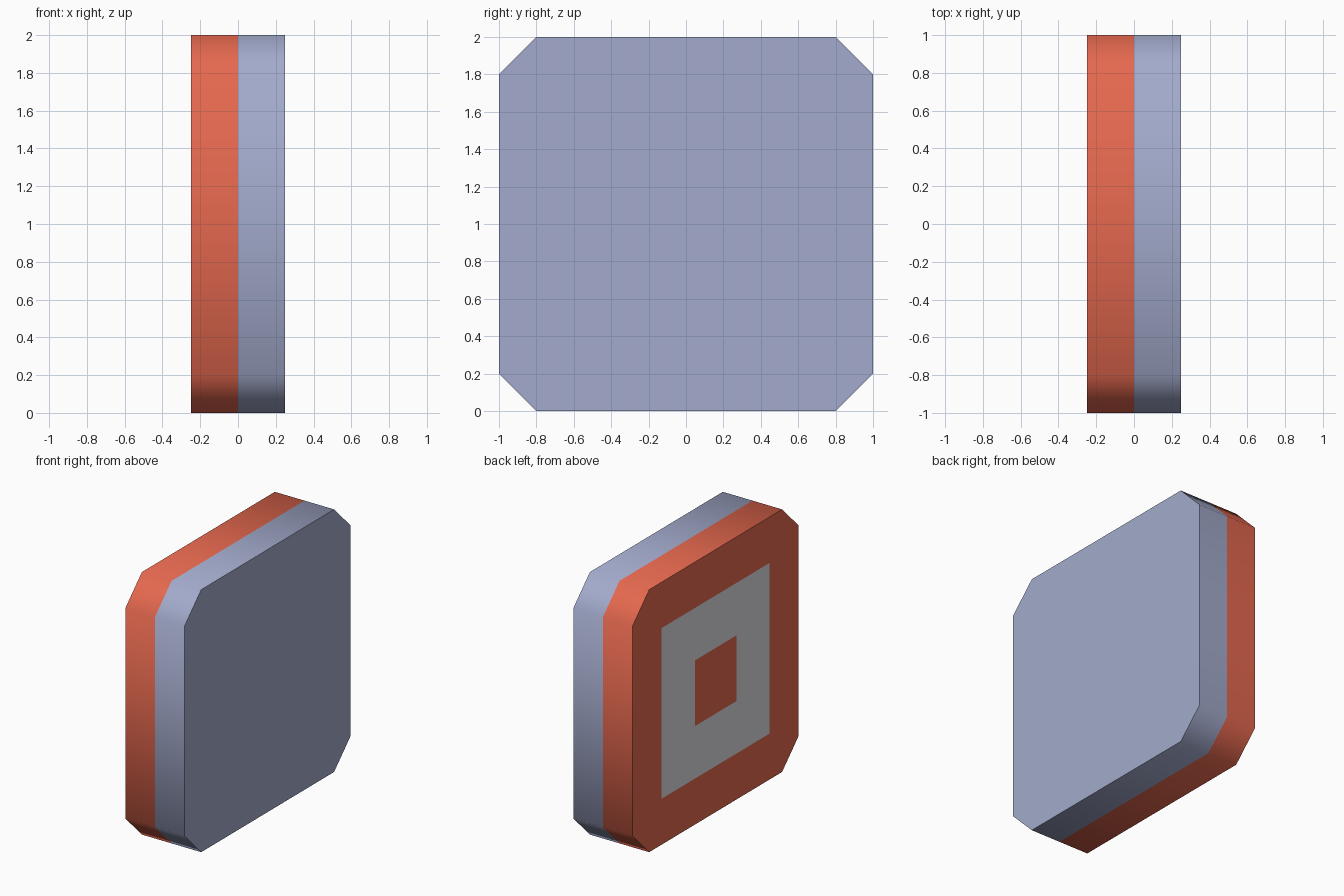
import bpy, bmesh, math
from mathutils import Vector

if "Cube" in bpy.data.objects:
    bpy.data.objects.remove(bpy.data.objects["Cube"])

HALF, CHAMFER, THICK = 1.0, 0.2, 0.25


def material(name, rgb):
    m = bpy.data.materials.new(name)
    m.diffuse_color = (*rgb, 1)
    m.use_nodes = True
    m.node_tree.nodes["Principled BSDF"].inputs["Base Color"].default_value = m.diffuse_color
    return m


red = material("warm red", (0.787, 0.140, 0.078))
blue = material("slate blue", (0.367, 0.407, 0.604))
white = material("pale grey", (0.730, 0.730, 0.787))


def octagon(bm, x):
    """Square outline with cut corners, in the plane at x."""
    c = HALF - CHAMFER
    pts = [(c, -HALF), (HALF, -c), (HALF, c), (c, HALF),
           (-c, HALF), (-HALF, c), (-HALF, -c), (-c, -HALF)]
    return [bm.verts.new((x, y, z + HALF)) for y, z in pts]


def finish(name, bm, mats, smooth):
    me = bpy.data.meshes.new(name)
    for f in bm.faces:
        f.smooth = smooth
    bm.to_mesh(me)
    bm.free()
    for m in mats:
        me.materials.append(m)
    if smooth:
        me.set_sharp_from_angle(angle=math.radians(60))
    ob = bpy.data.objects.new(name, me)
    bpy.context.collection.objects.link(ob)
    return ob


def half_shell(name, x0, x1, mat, cap):
    """Rim between x0 and x1, closed at x1 if cap is set."""
    bm = bmesh.new()
    a, b = octagon(bm, x0), octagon(bm, x1)
    for i in range(8):
        j = (i + 1) % 8
        bm.faces.new((a[i], a[j], b[j], b[i]))
    if cap:
        bm.faces.new(b)
    for f in bm.faces:
        f.normal_update()
        out = f.calc_center_median() - Vector(((x0 + x1) / 2, 0, HALF))
        if f.normal.dot(out) < 0:
            f.normal_flip()
    finish(name, bm, [mat], True)


# Two halves of the plate
half_shell("blue_half", 0, THICK, blue, True)
half_shell("red_half_rim", 0, -THICK, red, False)

# Left face, cut into a square ring
bm = bmesh.new()
bm.faces.new(reversed(octagon(bm, -THICK)))
for d in (-0.65, -0.25, 0.25, 0.65):
    for normal in ((0, 1, 0), (0, 0, 1)):
        geom = bm.verts[:] + bm.edges[:] + bm.faces[:]
        bmesh.ops.bisect_plane(bm, geom=geom, plane_co=(0, d, HALF + d),
                               plane_no=normal)
for f in bm.faces:
    f.normal_update()
    if f.normal.x > 0:
        f.normal_flip()
    p = f.calc_center_bounds()
    r = max(abs(p.y), abs(p.z - HALF))
    f.material_index = 1 if 0.25 < r < 0.65 else 0
finish("red_half_face", bm, [red, white], False)
